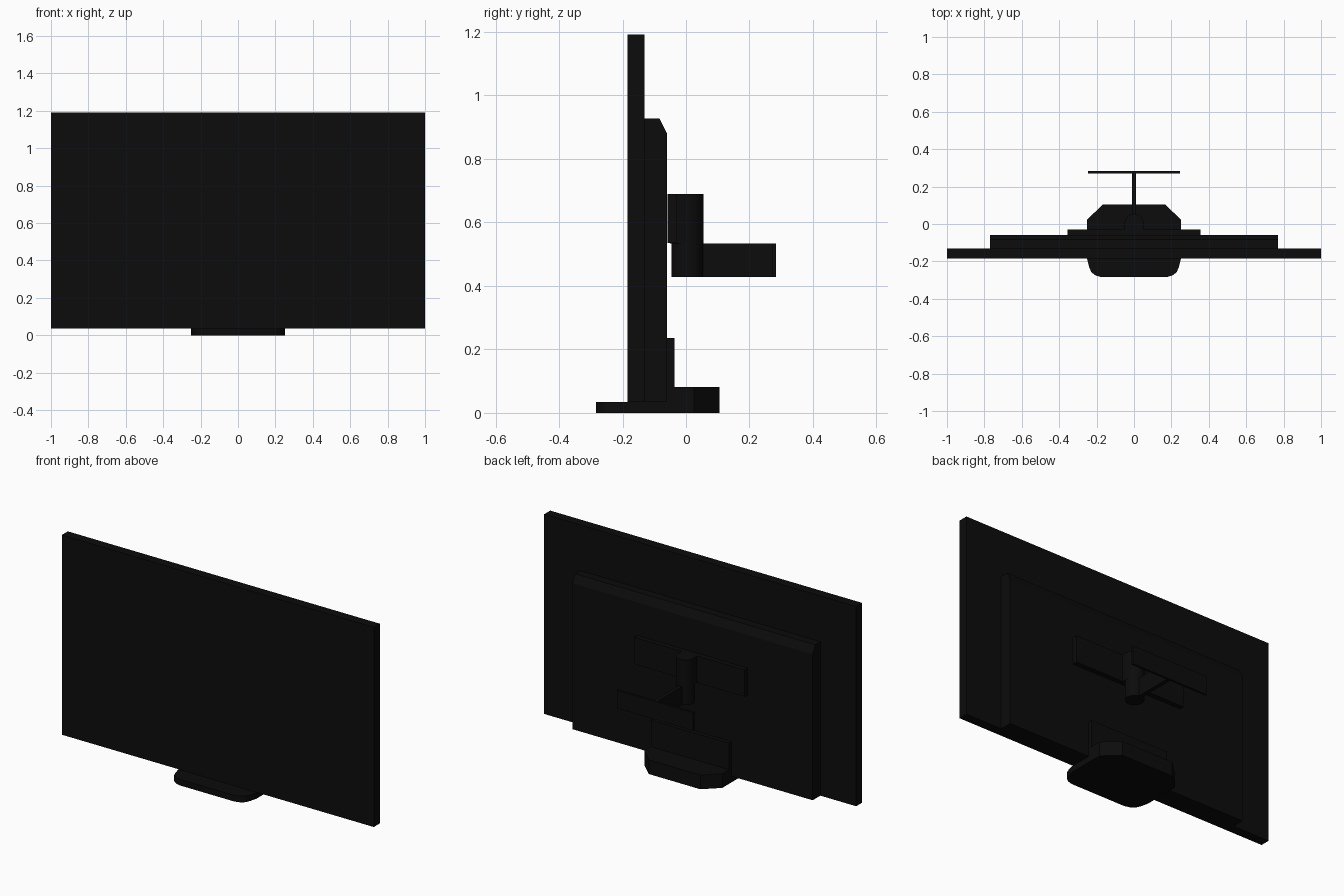
import bpy, bmesh, math
from mathutils import Vector

if "Cube" in bpy.data.objects:
    bpy.data.objects.remove(bpy.data.objects["Cube"])

black = bpy.data.materials.new("black_plastic")
black.diffuse_color = (0.0035, 0.0035, 0.0035, 1)
black.use_nodes = True
black.node_tree.nodes["Principled BSDF"].inputs["Base Color"].default_value = black.diffuse_color


def extrude(name, pts, to3d, depth):
    """Flat outline placed by to3d, pushed along depth."""
    bm = bmesh.new()
    face = bm.faces.new([bm.verts.new(to3d(a, b)) for a, b in pts])
    ret = bmesh.ops.extrude_face_region(bm, geom=[face])
    verts = [v for v in ret["geom"] if isinstance(v, bmesh.types.BMVert)]
    bmesh.ops.translate(bm, verts=verts, vec=Vector(depth))
    bmesh.ops.recalc_face_normals(bm, faces=bm.faces)
    me = bpy.data.meshes.new(name)
    bm.to_mesh(me)
    bm.free()
    me.materials.append(black)
    ob = bpy.data.objects.new(name, me)
    bpy.context.collection.objects.link(ob)
    return ob


def plan(name, pts, z0, z1):
    return extrude(name, pts, lambda x, y: (x, y, z0), (0, 0, z1 - z0))


def box(name, w, y0, y1, z0, z1):
    return plan(name, [(-w, y0), (w, y0), (w, y1), (-w, y1)], z0, z1)


def mirrored(half):
    return half + [(-x, y) for x, y in reversed(half)]


def smooth(ob):
    bpy.context.view_layer.objects.active = ob
    ob.select_set(True)
    bpy.ops.object.shade_smooth_by_angle(angle=math.radians(30))
    ob.select_set(False)


# screen panel and rear housing with sloped top edge
box("screen_panel", 1.0, -0.185, -0.13, 0.035, 1.192)
extrude("rear_housing",
        [(-0.131, 0.035), (-0.06, 0.035), (-0.06, 0.88), (-0.083, 0.927), (-0.131, 0.927)],
        lambda y, z: (-0.77, y, z), (1.54, 0, 0))

# stand: low foot, raised rear block, neck plate
rear = [(0.25, 0.025), (0.165, 0.105)]
front = [(0.175, -0.284), (0.205, -0.275), (0.228, -0.258), (0.24, -0.23), (0.25, -0.19)]
smooth(plan("stand_foot", mirrored(front + rear), 0, 0.035))
plan("stand_rear_block", mirrored([(0.25, -0.06)] + rear), 0.034, 0.082)
box("stand_neck", 0.25, -0.061, -0.036, 0.034, 0.236)

# wall mount: screen plate, two stacked hinges, arm and wall plate
box("mount_plate", 0.355, -0.058, -0.03, 0.535, 0.69)
n, r, cy = 24, 0.05, 0.005
arc = [(r * math.cos(math.pi * i / n), cy + r * math.sin(math.pi * i / n)) for i in range(n + 1)]
smooth(plan("upper_hinge", arc + [(-r, -0.05), (r, -0.05)], 0.533, 0.69))
ring = [(r * math.cos(math.tau * i / n), cy + r * math.sin(math.tau * i / n)) for i in range(n)]
smooth(plan("lower_hinge", ring, 0.428, 0.533))
box("mount_arm", 0.011, 0.04, 0.275, 0.428, 0.533)
box("wall_plate", 0.245, 0.271, 0.284, 0.428, 0.533)
